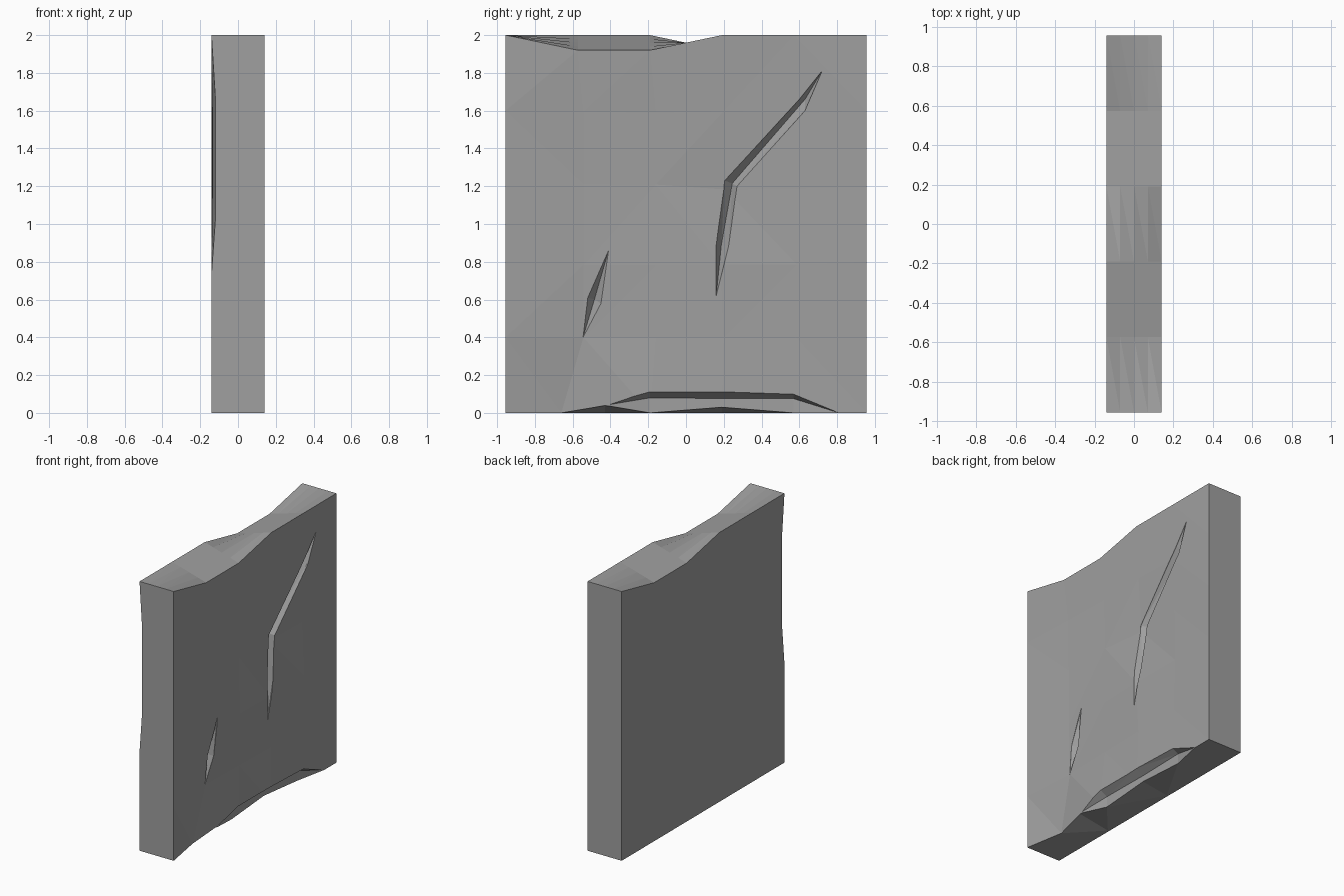
import bpy, bmesh, random
from mathutils import Vector

if "Cube" in bpy.data.objects:
    bpy.data.objects.remove(bpy.data.objects["Cube"])

random.seed(7)
HX, HY, H = 0.14, 0.955, 2.0
COLS = (-0.573, -0.191, 0.191, 0.573)
ROWS = (0.4, 0.8, 1.2, 1.6)
# how far the right face is sunk at each grid point, by row then column
SUNK = ((0.030, 0.020, 0.010, 0.010),
        (0.022, 0.015, 0.005, 0.010),
        (0.020, 0.020, 0.030, 0.015),
        (0.012, 0.015, 0.012, 0.008))

stone = bpy.data.materials.new("grey_stone")
stone.diffuse_color = (0.35, 0.35, 0.35, 1)
stone.use_nodes = True
stone.node_tree.nodes["Principled BSDF"].inputs["Base Color"].default_value = stone.diffuse_color


def make_object(name, bm):
    mesh = bpy.data.meshes.new(name)
    bm.to_mesh(mesh)
    bm.free()
    mesh.materials.append(stone)
    ob = bpy.data.objects.new(name, mesh)
    bpy.context.collection.objects.link(ob)
    return ob


# Slab: box sliced into a coarse grid, then roughened
bm = bmesh.new()
bmesh.ops.create_cube(bm, size=1)
for v in bm.verts:
    v.co = Vector((v.co.x * 2 * HX, v.co.y * 2 * HY, (v.co.z + 0.5) * H))
cuts = [((0, y, 0), (0, 1, 0)) for y in COLS] + [((0, 0, z), (0, 0, 1)) for z in ROWS]
cuts += [((x, 0, 0), (1, 0, 0)) for x in (-0.07, 0, 0.07)]
for co, no in cuts:
    bmesh.ops.bisect_plane(bm, geom=bm.verts[:] + bm.edges[:] + bm.faces[:],
                           plane_co=co, plane_no=no)
broad = [f for f in bm.faces if abs(f.normal.x) > 0.9]
capping = [f for f in bm.faces if f.normal.z > 0.9]
for v in bm.verts:
    x, y, z = v.co
    # worn dips in the top, opposite on each broad face
    if z > 1.99:
        t = (x + HX) / (2 * HX)
        v.co.z -= 0.08 * (t * (-0.6 < y < -0.1) + (1 - t) * (0.1 < y < 0.6))
    # slightly uneven, sunken broad faces
    elif abs(x) > 0.13 and abs(y) < 0.9 and z > 0.3:
        if x > 0:
            row = min(range(4), key=lambda i: abs(ROWS[i] - z))
            col = min(range(4), key=lambda i: abs(COLS[i] - y))
            v.co.x -= SUNK[row][col]
            v.co.y += 0.03 if y < 0 else random.uniform(-0.01, 0.02)
            v.co.z += random.uniform(-0.02, 0.03) if row else 0
        else:
            v.co.x += random.uniform(0, 0.005)
    # broken lower corner of the right face
    elif x > 0.13 and z < 0.01 and -0.6 < y < -0.5:
        v.co = Vector((0.088, -0.66, 0))
bmesh.ops.triangulate(bm, faces=broad + capping)
bmesh.ops.recalc_face_normals(bm, faces=bm.faces[:])
slab = make_object("stone_slab", bm)


def carve(points):
    """Cut the convex hull of the points out of the slab."""
    b = bmesh.new()
    for p in {tuple(round(c, 4) for c in p) for p in points}:
        b.verts.new(p)
    bmesh.ops.convex_hull(b, input=b.verts[:])
    loose = [v for v in b.verts if not v.link_faces]
    bmesh.ops.delete(b, geom=loose, context='VERTS')
    bmesh.ops.recalc_face_normals(b, faces=b.faces[:])
    cutter = make_object("cutter", b)
    cutter.hide_render = True
    mod = slab.modifiers.new("cut", 'BOOLEAN')
    mod.operation, mod.solver, mod.object = 'DIFFERENCE', 'EXACT', cutter
    bpy.context.view_layer.objects.active = slab
    bpy.ops.object.modifier_apply(modifier=mod.name)
    bpy.data.objects.remove(cutter, do_unlink=True)


def shifted(points, dx, dz):
    return [(x + dx, y, z + dz) for x, y, z in points]


# Worn hollow along the front edge of the left face
hollow = [(-HX, -HY - 0.01, 2.0), (-0.12, -HY - 0.01, 1.68),
          (-0.12, -HY - 0.01, 1.01), (-HX, -HY - 0.01, 0.73),
          (-HX + 0.004, -0.573, 1.2), (-HX + 0.004, -0.573, 1.6)]
carve(hollow + shifted(hollow, -0.1, 0))

# Broken lower edge: main recess and shallow scoops underneath
rim = [(0.122, -0.43, 0.04), (HX, -0.19, 0.115), (HX, 0.19, 0.113), (HX, 0.57, 0.1)]
tip = [(HX, 0.81, 0)]
inner = [(0.08, -0.19, 0.08), (0.08, 0.19, 0.076), (0.09, 0.57, 0.075)]
floor = [(x, y, -0.1) for x, y, z in inner]
carve(rim + shifted(rim, 0.1, 0) + tip + shifted(tip, 0.1, 0) + shifted(tip, 0, -0.1)
      + shifted(tip, 0.1, -0.1) + inner + floor + shifted(floor, 0.15, 0))
for scoop in ([(0.088, -0.66, 0), (0.122, -0.43, 0.04), (0.2, -0.43, 0.04),
               (0.08, -0.19, 0), (-0.13, -0.43, 0)],
              [(0.08, -0.19, 0), (0.08, 0.19, 0.03), (0.09, 0.57, 0), (-0.13, 0.19, 0)]):
    carve(scoop + shifted(scoop, 0, -0.1))


# Cracks on the right face: V grooves through (face x, left, valley, right) stations
def crack(stations, depth):
    rings = []
    for x, (ly, lz), (vy, vz), (ry, rz) in stations:
        d = 0 if (ly, lz) == (ry, rz) else depth
        rings.append([(x, ly, lz), (0.25, ly, lz), (x, ry, rz),
                      (0.25, ry, rz), (x - d, vy, vz)])
    for a, b in zip(rings, rings[1:]):
        carve(a + b)


top, low = (0.72, 1.81), (0.16, 0.62)
crack([(0.132, top, top, top),
       (0.128, (0.60, 1.66), (0.63, 1.66), (0.63, 1.60)),
       (0.110, (0.205, 1.23), (0.245, 1.215), (0.27, 1.20)),
       (0.128, (0.16, 0.89), (0.187, 0.89), (0.225, 0.88)),
       (0.130, low, low, low)], 0.045)
top, low = (-0.41, 0.86), (-0.545, 0.40)
crack([(0.117, top, top, top),
       (0.115, (-0.52, 0.61), (-0.485, 0.60), (-0.45, 0.58)),
       (0.108, low, low, low)], 0.045)
